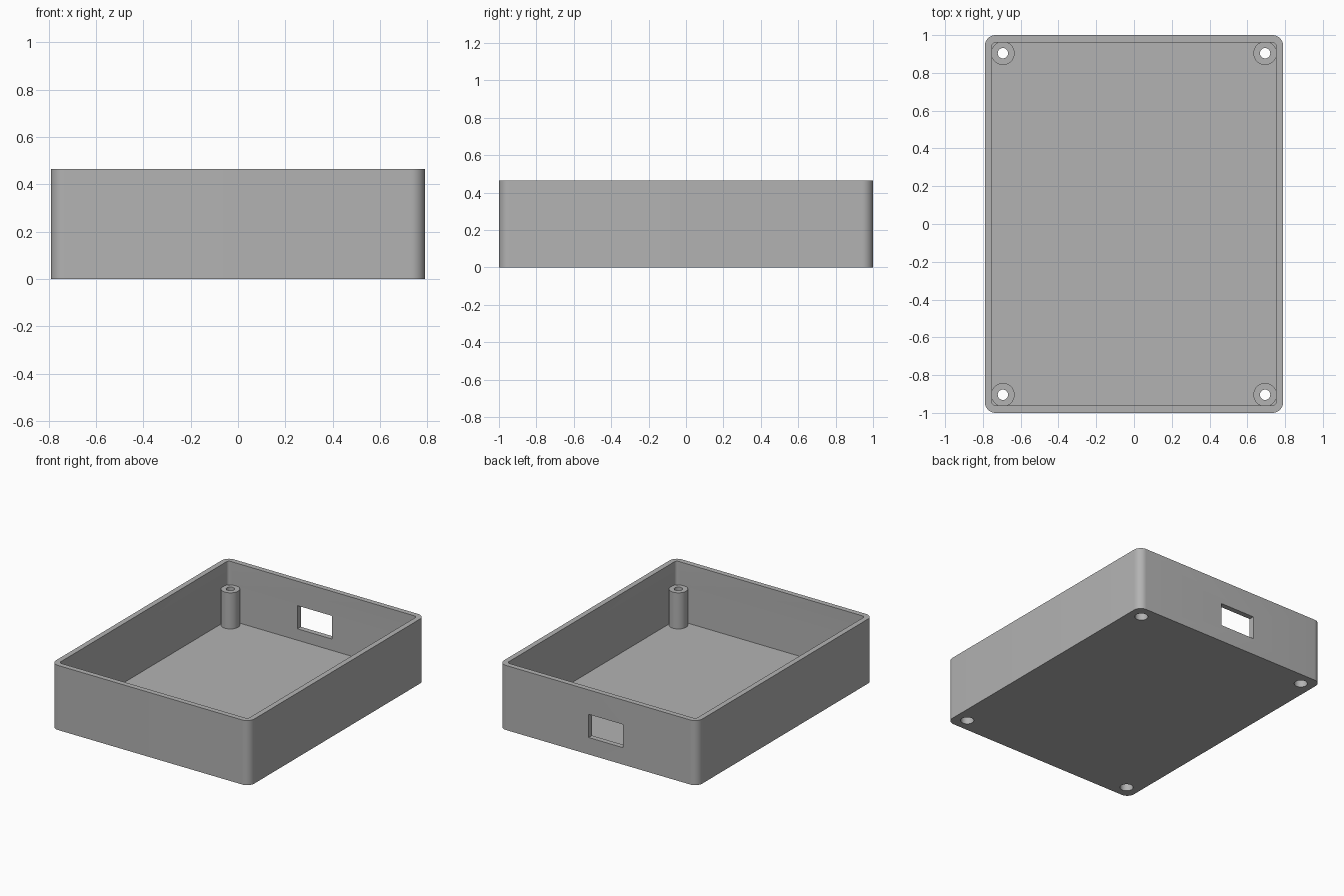
import bpy
import math
from mathutils import Vector

old = bpy.data.objects.get("Cube")
if old:
    bpy.data.objects.remove(old, do_unlink=True)

HX, HY, HEIGHT = 0.79, 1.0, 0.465
WALL, FLOOR = 0.038, 0.04
POST_X, POST_Y, POST_TOP = 0.694, 0.904, 0.30

grey = bpy.data.materials.new("plain grey plastic")
grey.use_nodes = True
colour = (0.45, 0.45, 0.45, 1)
grey.diffuse_color = colour
grey.node_tree.nodes["Principled BSDF"].inputs["Base Color"].default_value = colour


def prism(name, outline, z0, z1):
    """Closed solid extruded straight up from a counter-clockwise outline."""
    n = len(outline)
    verts = [(x, y, z) for z in (z0, z1) for x, y in outline]
    faces = [tuple(reversed(range(n))), tuple(range(n, 2 * n))]
    faces += [(i, (i + 1) % n, n + (i + 1) % n, n + i) for i in range(n)]
    mesh = bpy.data.meshes.new(name)
    mesh.from_pydata(verts, [], faces)
    mesh.materials.append(grey)
    obj = bpy.data.objects.new(name, mesh)
    bpy.context.collection.objects.link(obj)
    return obj


def rounded_rectangle(hx, hy, r, steps=10):
    points = []
    for k, (sx, sy) in enumerate([(1, 1), (-1, 1), (-1, -1), (1, -1)]):
        for i in range(steps + 1):
            a = (k + i / steps) * math.pi / 2
            points.append((sx * (hx - r) + r * math.cos(a),
                           sy * (hy - r) + r * math.sin(a)))
    return points


def circle(cx, cy, r, n=40):
    return [(cx + r * math.cos(math.tau * i / n), cy + r * math.sin(math.tau * i / n))
            for i in range(n)]


def combine(target, tool, operation):
    """Apply a boolean and discard the tool."""
    mod = target.modifiers.new("boolean", "BOOLEAN")
    mod.operation = operation
    mod.solver = "EXACT"
    mod.object = tool
    bpy.context.view_layer.objects.active = target
    bpy.ops.object.modifier_apply(modifier=mod.name)
    bpy.data.objects.remove(tool, do_unlink=True)


# Open tray with rounded vertical corners
case = prism("enclosure_tray", rounded_rectangle(HX, HY, 0.058), 0, HEIGHT)
cavity = rounded_rectangle(HX - WALL, HY - WALL, 0.02, 5)
combine(case, prism("cavity", cavity, FLOOR, HEIGHT + 0.1), "DIFFERENCE")

# Corner screw posts with a through hole and a wider recess underneath
corners = [(sx * POST_X, sy * POST_Y) for sx in (-1, 1) for sy in (-1, 1)]
for x, y in corners:
    combine(case, prism("post", circle(x, y, 0.062), FLOOR / 2, POST_TOP), "UNION")
    combine(case, prism("screw_hole", circle(x, y, 0.0275), -0.1, 0.4), "DIFFERENCE")
    combine(case, prism("head_recess", circle(x, y, 0.044), -0.1, 0.12), "DIFFERENCE")

# Rectangular socket opening through the back wall
opening = [(-0.2, 0.9), (0.075, 0.9), (0.075, 1.1), (-0.2, 1.1)]
combine(case, prism("socket_opening", opening, 0.122, 0.289), "DIFFERENCE")

# Smooth curved walls, sharp edges elsewhere
bpy.ops.object.select_all(action="DESELECT")
case.select_set(True)
bpy.context.view_layer.objects.active = case
bpy.ops.object.shade_smooth_by_angle(angle=math.radians(30))
